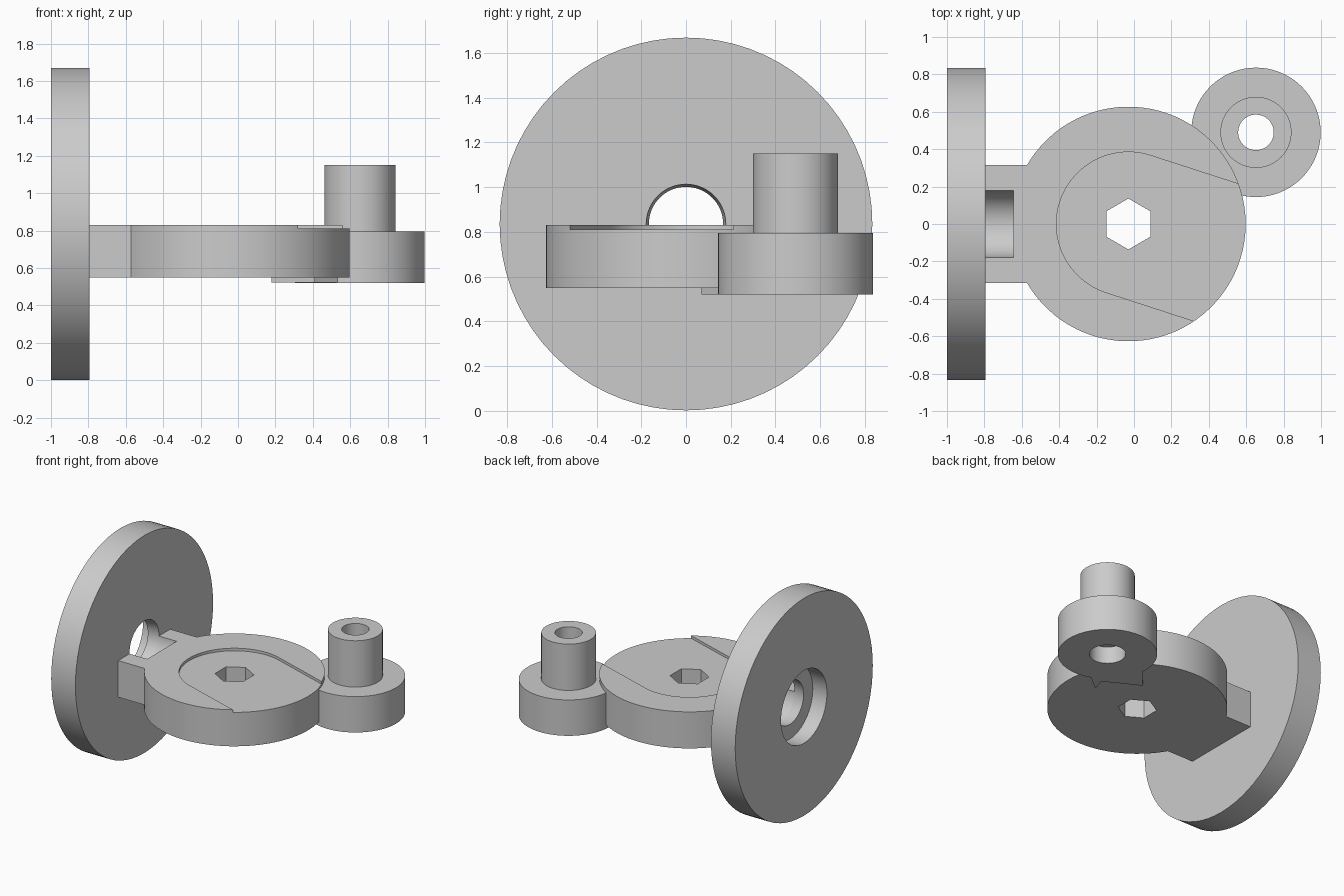
import bpy, bmesh
from math import pi, sin, cos, acos, asin, radians
from mathutils import Matrix

cube = bpy.data.objects.get("Cube")
if cube:
    bpy.data.objects.remove(cube, do_unlink=True)

grey = bpy.data.materials.new("plain grey")
grey.use_nodes = True
grey.diffuse_color = (0.6, 0.6, 0.6, 1)
grey.node_tree.nodes["Principled BSDF"].inputs["Base Color"].default_value = (0.6, 0.6, 0.6, 1)

HUB_X = -0.03
HUB_R = 0.627
AXLE_Z = 0.835


def finish(name, bm):
    bmesh.ops.recalc_face_normals(bm, faces=bm.faces)
    mesh = bpy.data.meshes.new(name)
    bm.to_mesh(mesh)
    bm.free()
    mesh.materials.append(grey)
    obj = bpy.data.objects.new(name, mesh)
    bpy.context.collection.objects.link(obj)
    return obj


def prism(name, outline, z0, z1):
    bm = bmesh.new()
    face = bm.faces.new([bm.verts.new((x, y, z0)) for x, y in outline])
    new = bmesh.ops.extrude_face_region(bm, geom=[face])["geom"]
    verts = [v for v in new if isinstance(v, bmesh.types.BMVert)]
    bmesh.ops.translate(bm, verts=verts, vec=(0, 0, z1 - z0))
    return finish(name, bm)


def lathe(name, profile, matrix, steps=72):
    """Spin a closed (radius, height) profile about z, then place it."""
    bm = bmesh.new()
    rings = []
    for i in range(steps):
        a = 2 * pi * i / steps
        rings.append([bm.verts.new((r * cos(a), r * sin(a), h)) for r, h in profile])
    n = len(profile)
    for i in range(steps):
        a, b = rings[i], rings[(i + 1) % steps]
        for j in range(n):
            k = (j + 1) % n
            bm.faces.new((a[j], b[j], b[k], a[k]))
    bm.transform(matrix)
    return finish(name, bm)


def arc(cx, cy, r, a0, a1, steps):
    return [(cx + r * cos(a0 + (a1 - a0) * i / steps),
             cy + r * sin(a0 + (a1 - a0) * i / steps)) for i in range(steps + 1)]


def cut(obj, cutter):
    cutter.hide_render = True
    mod = obj.modifiers.new("cut", 'BOOLEAN')
    mod.operation = 'DIFFERENCE'
    mod.solver = 'EXACT'
    mod.object = cutter
    bpy.context.view_layer.objects.active = obj
    bpy.ops.object.modifier_apply(modifier=mod.name)
    bpy.data.objects.remove(cutter, do_unlink=True)


along_x = Matrix.Rotation(pi / 2, 4, 'Y')

# Large upright wheel with a counterbored, slightly tapered hole
wheel = lathe("wheel", [(0.278, -1), (0.833, -1), (0.833, -0.795), (0.178, -0.795),
                        (0.166, -0.88), (0.278, -0.88)],
              Matrix.Translation((0, 0, AXLE_Z)) @ along_x)

# Round body with the square neck that joins it to the wheel
neck_y = 0.315
a = pi - asin(neck_y / HUB_R)
body = prism("body", arc(HUB_X, 0, HUB_R, -a, a, 72)
             + [(-0.795, neck_y), (-0.795, -neck_y)], 0.55, 0.83)

# Shallow keyhole recess, open towards the rim
tilt = radians(-18)
slot_r = 0.385
slot = arc(HUB_X, 0, slot_r, tilt + pi / 2, tilt + 3 * pi / 2, 36)
for side in (-1, 1):
    slot.append((HUB_X + cos(tilt) - side * slot_r * sin(tilt),
                 sin(tilt) + side * slot_r * cos(tilt)))
cut(body, prism("recess_cutter", slot, 0.81, 1))

# Hexagonal socket through the body
cut(body, prism("hex_cutter", arc(HUB_X, 0, 0.136, pi / 6, pi / 6 + 5 * pi / 3, 5), 0.4, 1))

# Round pocket in the neck, in line with the wheel hole
pocket = prism("pocket_cutter", arc(0, 0, 0.178, 0, 2 * pi * 71 / 72, 71), -0.9, -0.645)
pocket.data.transform(Matrix.Translation((0, 0, AXLE_Z)) @ along_x)
cut(body, pocket)

# Small roller with its raised tube and stepped bore
roller_x, roller_y = 0.652, 0.49
roller = lathe("roller", [(0.127, 0.52), (0.346, 0.52), (0.346, 0.795), (0.19, 0.795),
                          (0.19, 1.15), (0.095, 1.15), (0.095, 0.65), (0.127, 0.65)],
               Matrix.Translation((roller_x, roller_y, 0)))

# Thin pawl plate under the body, reaching out from the roller
pawl = prism("pawl_plate", [(0.535, 0.168), (0.41, 0.07), (0.44, 0.17), (0.18, 0.31),
                            (0.215, 0.35), (0.31, 0.46), (0.42, 0.45), (0.54, 0.32)],
             0.521, 0.551)

# Smooth the round walls, keep the edges crisp
bpy.ops.object.select_all(action='DESELECT')
for obj in (wheel, body, roller, pawl):
    obj.select_set(True)
bpy.context.view_layer.objects.active = wheel
bpy.ops.object.shade_smooth_by_angle(angle=radians(30))
